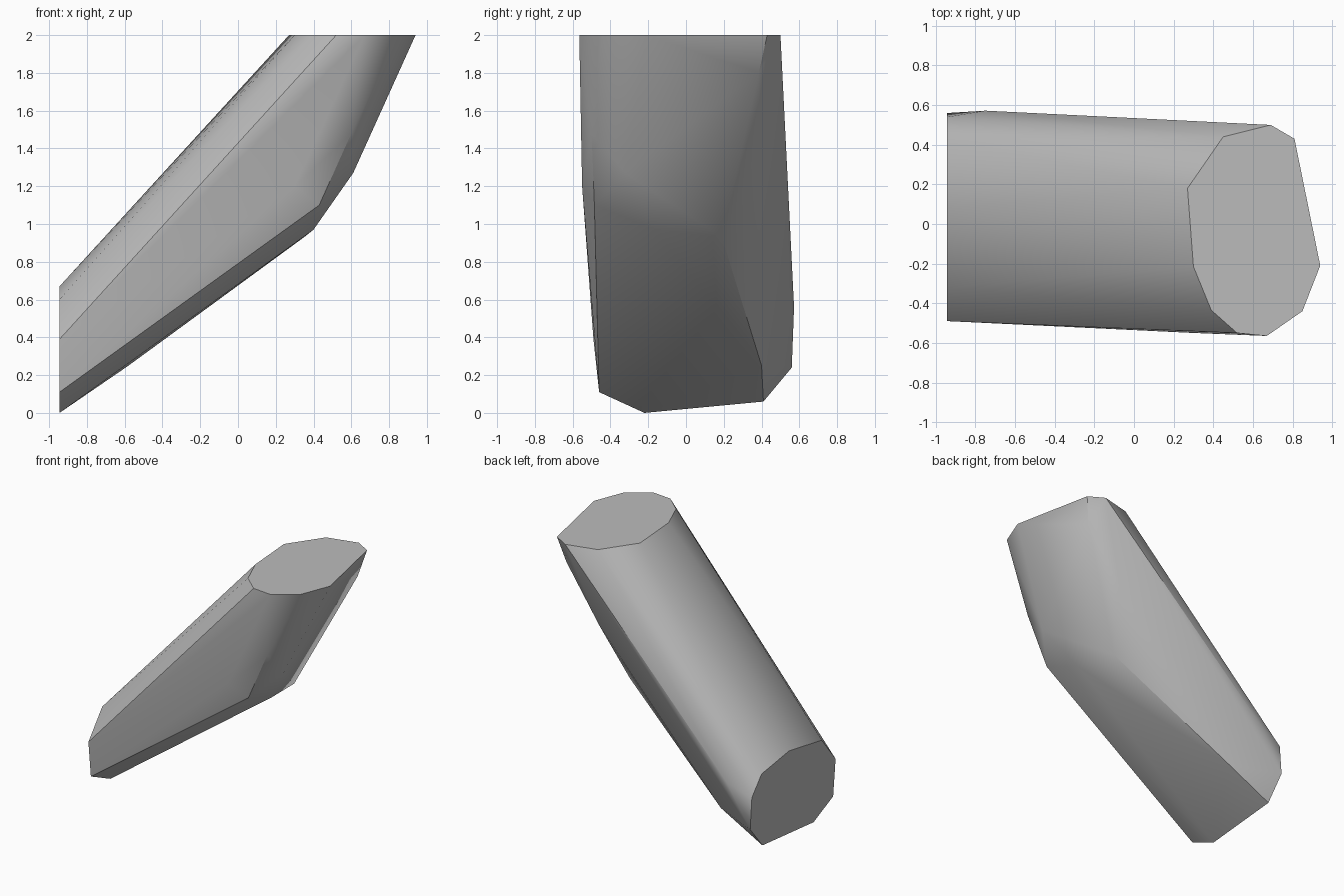
import bpy
import bmesh
import math

cube = bpy.data.objects.get("Cube")
if cube:
    bpy.data.objects.remove(cube, do_unlink=True)


def make_material(name, colour):
    material = bpy.data.materials.new(name)
    material.use_nodes = True
    material.diffuse_color = colour
    material.node_tree.nodes["Principled BSDF"].inputs["Base Color"].default_value = colour
    return material


grey = make_material("plain grey", (0.5, 0.5, 0.5, 1))

# Flat cap at the top, as x and y
TOP_Z = 2
top_cap = [(.27, .18), (.45, .44), (.69, .5), (.81, .43), (.94, -.21),
           (.85, -.44), (.67, -.565), (.52, -.55), (.39, -.435), (.3, -.215)]

# Flat cap at the lower end, as y and z
END_X = -.945
end_cap = [(-.49, .39), (-.32, .6), (.08, .67), (.42, .62), (.54, .48),
           (.56, .24), (.41, .06), (-.22, 0), (-.46, .11)]

# Corners of the bend along the underside and the flanks
bend = [(.43, -.485, 1.1), (.6, -.5, 1.48), (.61, -.32, 1.27),
        (.4, -.16, .97), (.35, .19, .93), (-.58, .4, .25),
        (.76, .385, 1.8), (.47, .39, 1.38), (-.75, .572, .56),
        (.3, -.55, 1.2)]

# Wrap a faceted skin around both caps and the bend
corners = [(x, y, TOP_Z) for x, y in top_cap]
corners += [(END_X, y, z) for y, z in end_cap]
corners += bend

bm = bmesh.new()
for corner in corners:
    bm.verts.new(corner)
result = bmesh.ops.convex_hull(bm, input=bm.verts[:])
loose = [v for v in bm.verts if not v.link_faces]
bmesh.ops.delete(bm, geom=loose, context="VERTS")

# Join the triangles of each flat cap into one face
bmesh.ops.dissolve_limit(bm, angle_limit=math.radians(0.5),
                         verts=bm.verts[:], edges=bm.edges[:])
bmesh.ops.recalc_face_normals(bm, faces=bm.faces[:])

mesh = bpy.data.meshes.new("slanted_block")
bm.to_mesh(mesh)
bm.free()
mesh.materials.append(grey)

block = bpy.data.objects.new("slanted_block", mesh)
bpy.context.collection.objects.link(block)

# Soft sides with crisp cap edges
bpy.ops.object.select_all(action="DESELECT")
block.select_set(True)
bpy.context.view_layer.objects.active = block
bpy.ops.object.shade_smooth_by_angle(angle=math.radians(30))
